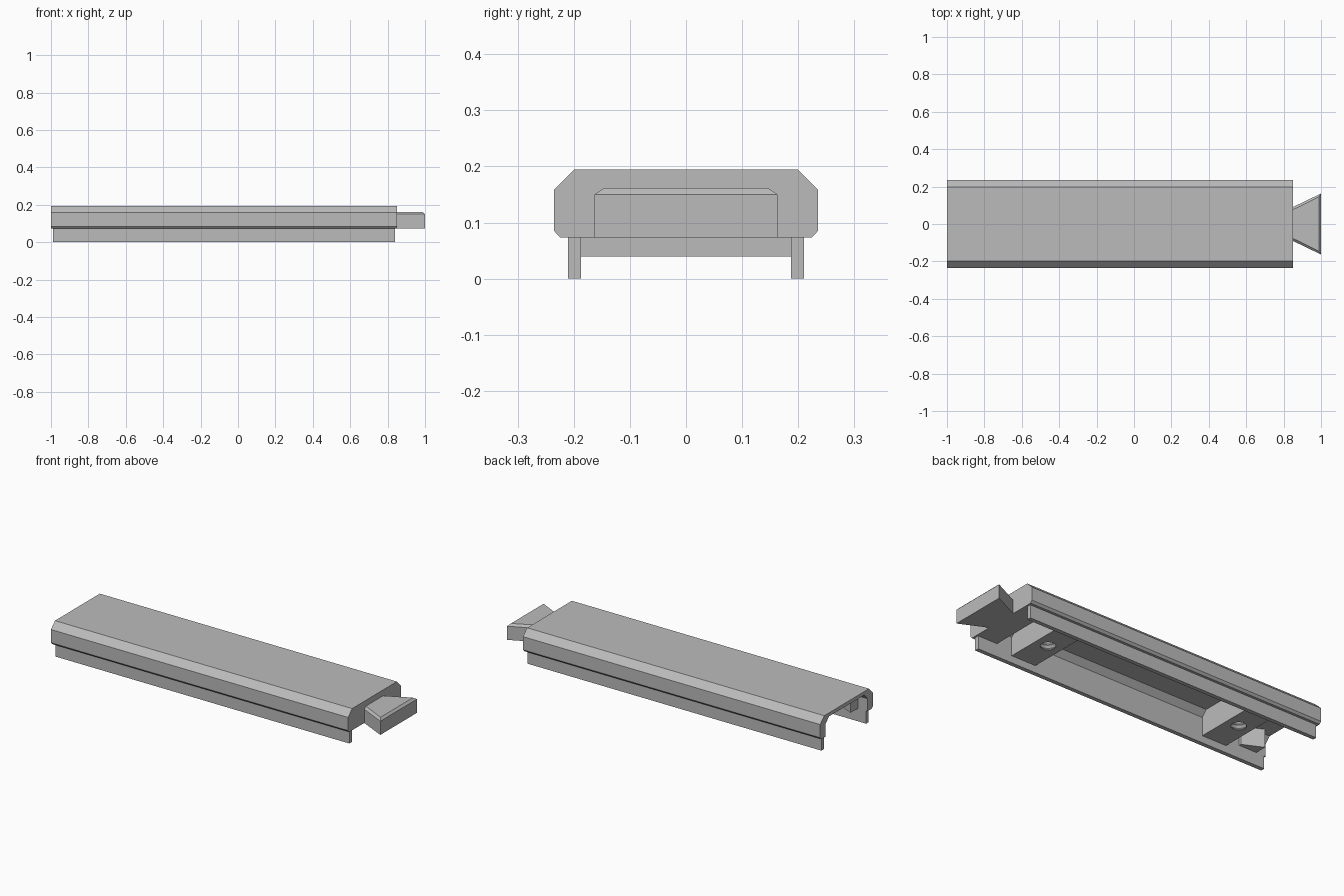
import bpy, bmesh, math

cube = bpy.data.objects.get("Cube")
if cube:
    bpy.data.objects.remove(cube, do_unlink=True)

grey = bpy.data.materials.new("plain_grey")
grey.use_nodes = True
grey.diffuse_color = (0.5, 0.5, 0.5, 1)
grey.node_tree.nodes["Principled BSDF"].inputs["Base Color"].default_value = (0.5, 0.5, 0.5, 1)


def make_object(name, bm):
    bmesh.ops.recalc_face_normals(bm, faces=bm.faces)
    mesh = bpy.data.meshes.new(name)
    bm.to_mesh(mesh)
    bm.free()
    mesh.materials.append(grey)
    obj = bpy.data.objects.new(name, mesh)
    bpy.context.scene.collection.objects.link(obj)
    return obj


def loft(name, loops, cap=True):
    """Skin a list of equal-length closed loops and cap both ends."""
    bm = bmesh.new()
    rings = [[bm.verts.new(p) for p in loop] for loop in loops]
    n = len(rings[0])
    for a, b in zip(rings, rings[1:]):
        for i in range(n):
            j = (i + 1) % n
            bm.faces.new((a[i], a[j], b[j], b[i]))
    if cap:
        bm.faces.new(rings[0])
        bm.faces.new(rings[-1])
    return make_object(name, bm)


def along_x(name, profile, x0, x1):
    return loft(name, [[(x, y, z) for y, z in profile] for x in (x0, x1)])


def along_z(name, outline, z0, z1):
    return loft(name, [[(x, y, z) for x, y in outline] for z in (z0, z1)])


def mirrored(half):
    return half + [(-y, z) for y, z in reversed(half)]


def cut(obj, cutter):
    mod = obj.modifiers.new("cut", "BOOLEAN")
    mod.operation = "DIFFERENCE"
    mod.solver = "EXACT"
    mod.object = cutter
    cutter.hide_render = True
    cutter.hide_viewport = True
    cutter.display_type = "WIRE"


# Bevelled cover, hollowed from below and open at one end
cover = along_x("cover", mirrored([(0.224, 0.073), (0.235, 0.085),
                                   (0.235, 0.159), (0.199, 0.195)]), -1, 0.85)
cavity = along_x("cavity_cutter", mirrored([(0.187, -0.05), (0.187, 0.143),
                                            (0.157, 0.175)]), -1.1, 0.72)
cut(cover, cavity)

# Side skirts and the socket wedges inside the open end
for side, s in (("left", 1), ("right", -1)):
    skirt = [(0.187 * s, 0), (0.21 * s, 0), (0.21 * s, 0.08), (0.187 * s, 0.08)]
    along_x(f"skirt_{side}", skirt, -0.99, 0.84)
    wedge = [(-0.83, 0.19 * s), (-0.94, 0.19 * s), (-0.94, 0.12 * s), (-0.83, 0.174 * s)]
    along_z(f"socket_wedge_{side}", wedge, 0.073, 0.18)

# Dovetail tongue with a chamfered top
outline = [(0.84, -0.086), (1, -0.163), (1, 0.163), (0.84, 0.086)]
inset = [(0.84, -0.072), (0.988, -0.145), (0.988, 0.145), (0.84, 0.072)]
loft("dovetail_tongue", [[(x, y, 0.073) for x, y in outline],
                         [(x, y, 0.15) for x, y in outline],
                         [(x, y, 0.162) for x, y in inset]])


# Cross blocks with threaded holes
def thread_cutter(name, x):
    loops = []
    for i in range(10):
        r = 0.047 if i % 2 == 0 else 0.037
        z = 0.03 + i * 0.012
        loops.append([(x + r * math.cos(a), r * math.sin(a), z)
                      for a in (math.tau * k / 32 for k in range(32))])
    return loft(name, loops)


for label, x in (("tongue_end", 0.55), ("socket_end", -0.67)):
    block = along_x(f"cross_block_{label}", mirrored([(0.188, 0.04), (0.188, 0.143),
                                                      (0.158, 0.177)]), x - 0.076, x + 0.076)
    cut(block, thread_cutter(f"thread_cutter_{label}", x))
